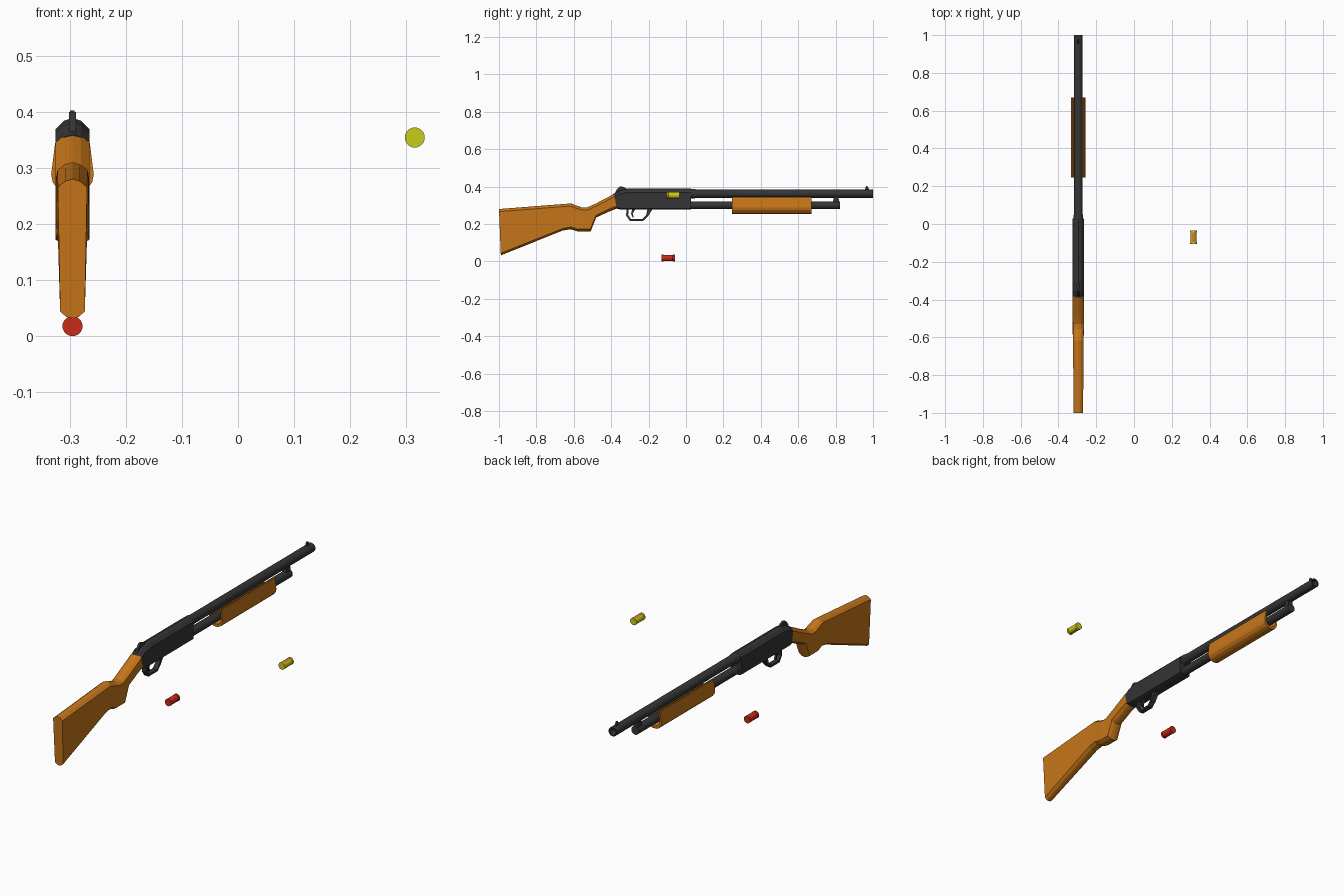
import bpy, bmesh, math

if "Cube" in bpy.data.objects:
    bpy.data.objects.remove(bpy.data.objects["Cube"])

GX = -0.295  # centre plane of the gun


def material(name, rgb):
    m = bpy.data.materials.new(name)
    m.diffuse_color = (*rgb, 1)
    m.use_nodes = True
    m.node_tree.nodes["Principled BSDF"].inputs["Base Color"].default_value = m.diffuse_color
    return m


STEEL = material("steel", (0.035, 0.035, 0.035))
WOOD = material("wood", (0.57, 0.18, 0.01))
RED = material("red", (0.58, 0.025, 0.01))
YELLOW = material("yellow", (0.57, 0.6, 0.01))
ORANGE = material("orange", (0.65, 0.22, 0.02))


def make(name, verts, faces, mat, x=GX):
    me = bpy.data.meshes.new(name)
    me.from_pydata(verts, [], faces)
    bm = bmesh.new()
    bm.from_mesh(me)
    bmesh.ops.recalc_face_normals(bm, faces=bm.faces)
    bm.to_mesh(me)
    bm.free()
    me.materials.append(mat)
    ob = bpy.data.objects.new(name, me)
    ob.location.x = x
    bpy.context.collection.objects.link(ob)
    return ob


def skin(name, rings, mat, x=GX):
    """Join closed rings of equal size into a capped solid."""
    n = len(rings[0])
    faces = [(i * n + j, i * n + (j + 1) % n, (i + 1) * n + (j + 1) % n, (i + 1) * n + j)
             for i in range(len(rings) - 1) for j in range(n)]
    faces += [tuple(range(n)), tuple(range(n * (len(rings) - 1), n * len(rings)))]
    return make(name, [p for r in rings for p in r], faces, mat, x)


def lathe(name, profile, z, mat, x=GX, sides=16):
    """Turn (y, radius) points about an axis along y."""
    angles = [2 * math.pi * (j + 0.5) / sides for j in range(sides)]
    ob = skin(name, [[(r * math.cos(a), y, z + r * math.sin(a)) for a in angles]
                     for y, r in profile], mat, x)
    bpy.ops.object.select_all(action='DESELECT')
    bpy.context.view_layer.objects.active = ob
    ob.select_set(True)
    bpy.ops.object.shade_smooth_by_angle(angle=math.radians(35))
    return ob


def plate(name, outline, half, mat):
    """Extrude a (y, z) side profile symmetrically in x."""
    return skin(name, [[(s * half, y, z) for y, z in outline] for s in (-1, 1)], mat)


def loft(name, stations, mat, crown, belly):
    """Stations: top y, top z, bottom y, bottom z, top half width, bottom half width."""
    rings = []
    for yt, zt, yb, zb, wt, wb in stations:
        h = zt - zb
        half = [(wt * 0.5, crown * 0.25), (wt, crown), (wb, h - belly), (wb * 0.5, h - belly * 0.2)]
        right = [(0, 0)] + half + [(0, h)]
        pts = right + [(-a, d) for a, d in reversed(half)]
        rings.append([(a, yt + (yb - yt) * d / h, zt - d) for a, d in pts])
    return skin(name, rings, mat)


# Stock with pistol grip
loft("stock", [
    (-1.0, 0.28, -0.99, 0.032, 0.026, 0.022),
    (-0.615, 0.31, -0.66, 0.165, 0.027, 0.026),
    (-0.59, 0.30, -0.615, 0.172, 0.028, 0.027),
    (-0.556, 0.288, -0.58, 0.16, 0.029, 0.03),
    (-0.53, 0.288, -0.51, 0.16, 0.029, 0.03),
    (-0.485, 0.308, -0.48, 0.235, 0.03, 0.03),
    (-0.43, 0.337, -0.41, 0.267, 0.03, 0.03),
    (-0.385, 0.36, -0.37, 0.283, 0.03, 0.03)], WOOD, 0.014, 0.012)

# Receiver
loft("receiver", [
    (-0.39, 0.36, -0.37, 0.281, 0.03, 0.03),
    (-0.355, 0.38, -0.35, 0.278, 0.03, 0.03),
    (-0.31, 0.389, -0.31, 0.278, 0.03, 0.03),
    (0.028, 0.389, 0.028, 0.278, 0.03, 0.03)], STEEL, 0.02, 0.006)

# Barrel with collar and bore, magazine tube with cap
lathe("barrel", [(0.0, 0.026), (0.04, 0.026), (0.06, 0.0225), (1.0, 0.0225),
                 (1.0, 0.017), (0.95, 0.017)], 0.362, STEEL)
lathe("magazine_tube", [(0.0, 0.021), (0.823, 0.021)], 0.301, STEEL)
plate("barrel_clamp", [(0.785, 0.305), (0.82, 0.305), (0.815, 0.35), (0.79, 0.35)], 0.012, STEEL)

# Pump handle, a channel open at the top
outer = [(0.031, 0.344), (0.038, 0.288), (0.035, 0.274), (0.025, 0.261), (0.01, 0.254)]
inner = [(0.024, 0.344), (0.029, 0.29), (0.022, 0.274), (0.013, 0.269), (0.006, 0.267)]
section = (outer + [(-a, z) for a, z in reversed(outer)]
           + [(-a, z) for a, z in inner] + list(reversed(inner)))
skin("pump_handle", [[(a, y, z) for a, z in section] for y in (0.246, 0.67)], WOOD)

# Sights
plate("rear_sight", [(-0.385, 0.355), (-0.372, 0.382), (-0.355, 0.40), (-0.34, 0.40),
                     (-0.315, 0.388), (-0.315, 0.37)], 0.006, STEEL)
plate("front_sight", [(0.955, 0.38), (0.963, 0.402), (0.97, 0.402), (0.982, 0.38)], 0.004, STEEL)

# Trigger guard as an open strap, and the trigger
strap_out = [(-0.318, 0.285), (-0.32, 0.245), (-0.3, 0.216), (-0.23, 0.216), (-0.203, 0.242), (-0.175, 0.285)]
strap_in = [(-0.307, 0.285), (-0.309, 0.248), (-0.294, 0.226), (-0.235, 0.226), (-0.213, 0.248), (-0.205, 0.285)]
plate("trigger_guard", strap_out + strap_in[::-1], 0.012, STEEL)
plate("trigger", [(-0.285, 0.285), (-0.294, 0.255), (-0.285, 0.235), (-0.279, 0.237),
                  (-0.285, 0.255), (-0.268, 0.285)], 0.005, STEEL)


# Loose shells with raised rims
def shell(name, x, y0, y1, z, mat):
    return lathe(name, [(y0, 0.018), (y0 + 0.01, 0.018), (y0 + 0.011, 0.0172),
                        (y1 - 0.011, 0.0172), (y1 - 0.01, 0.018), (y1, 0.018)], z, mat, x)


shell("red_shell", GX, -0.13, -0.06, 0.018, RED)
banded = shell("yellow_shell", 0.315, -0.105, -0.035, 0.354, YELLOW)
banded.data.materials.append(ORANGE)
for p in banded.data.polygons:
    if abs(p.normal.z) > 0.75 and p.area > 0.0002:
        p.material_index = 1
